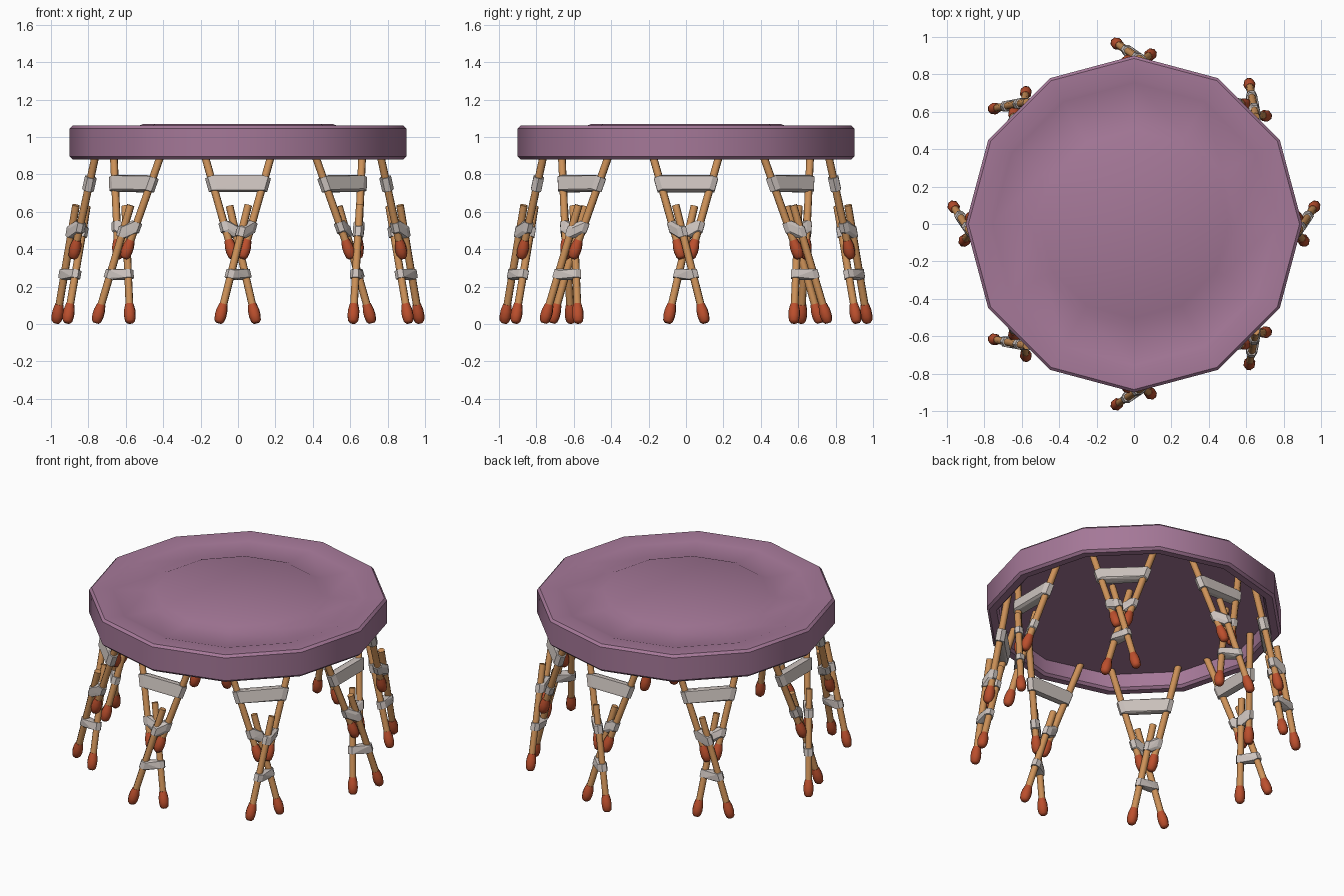
import bpy, bmesh, math
from mathutils import Vector

if "Cube" in bpy.data.objects:
    bpy.data.objects.remove(bpy.data.objects["Cube"])


def material(name, rgb):
    m = bpy.data.materials.new(name)
    m.diffuse_color = (*rgb, 1)
    m.use_nodes = True
    m.node_tree.nodes["Principled BSDF"].inputs["Base Color"].default_value = m.diffuse_color
    return m


PURPLE = material("muted purple", (0.376, 0.188, 0.314))
WOOD = material("light wood", (0.61, 0.285, 0.098))
RED = material("rust red", (0.50, 0.078, 0.026))
CLOTH = material("pale binding", (0.60, 0.54, 0.51))


def finish(bm, name, mat, angle=None):
    bmesh.ops.recalc_face_normals(bm, faces=bm.faces[:])
    me = bpy.data.meshes.new(name)
    bm.to_mesh(me)
    bm.free()
    me.materials.append(mat)
    ob = bpy.data.objects.new(name, me)
    bpy.context.collection.objects.link(ob)
    if angle:
        bpy.ops.object.select_all(action='DESELECT')
        ob.select_set(True)
        bpy.context.view_layer.objects.active = ob
        bpy.ops.object.shade_smooth_by_angle(angle=math.radians(angle))
    return ob


def ring_points(centre, axis, radius, n, turn=0.0):
    """Points of a circle around an axis."""
    a = axis.normalized()
    u = a.cross(Vector((0.3, 0.5, 0)).cross(a)).normalized()
    v = a.cross(u)
    return [centre + radius * (math.cos(k) * u + math.sin(k) * v)
            for k in (2 * math.pi * (i + turn) / n for i in range(n))]


def lathe(bm, start, axis, profile, n):
    """Closed solid of (radius, distance) rings along an axis."""
    a = axis.normalized()
    rings = [[bm.verts.new(p) for p in ring_points(start + a * d, a, r, n)]
             for r, d in profile]
    for lo, hi in zip(rings, rings[1:]):
        for i in range(n):
            j = (i + 1) % n
            bm.faces.new((lo[i], lo[j], hi[j], hi[i]))
    bm.faces.new(rings[0][::-1])
    bm.faces.new(rings[-1])


def at_height(stick, z):
    a, b = stick
    return a.lerp(b, (z - a.z) / (b.z - a.z))


def binding(bm, s1, s2, z1, z2, height, radius):
    """Wrap stretched around two sticks."""
    verts = []
    for s, z in ((s1, z1), (s2, z2)):
        d = (s[1] - s[0]).normalized()
        c = at_height(s, z)
        for k in (-0.5, 0.5):
            verts += [bm.verts.new(p)
                      for p in ring_points(c + d * height * k, d, radius, 6)]
    res = bmesh.ops.convex_hull(bm, input=verts)
    loose = {v for v in res["geom_interior"] if isinstance(v, bmesh.types.BMVert)}
    bmesh.ops.delete(bm, geom=list(loose), context='VERTS')


# Twelve-sided table top with a stepped surface and a hollow underside
top_profile = [(0.0, 1.07), (0.505, 1.07), (0.55, 1.052), (0.755, 1.052),
               (0.78, 1.06), (0.885, 1.06), (0.9, 1.045), (0.9, 0.895),
               (0.885, 0.88), (0.84, 0.88), (0.825, 0.895), (0.825, 0.985),
               (0.0, 0.985)]
bm = bmesh.new()
rings = []
for r, z in top_profile:
    if r == 0:
        rings.append([bm.verts.new((0, 0, z))] * 12)
    else:
        rings.append([bm.verts.new((r * math.cos(i * math.pi / 6),
                                    r * math.sin(i * math.pi / 6), z))
                      for i in range(12)])
for a, b in zip(rings, rings[1:]):
    for i in range(12):
        j = (i + 1) % 12
        bm.faces.new(list(dict.fromkeys((a[i], a[j], b[j], b[i]))))
finish(bm, "table_top", PURPLE, 32)

# Eight crossed-stick legs, handed differently on the front and back
CAP = [(0.016, 0), (0.027, 0.012), (0.032, 0.04), (0.031, 0.07), (0.023, 0.105)]
for n in range(8):
    ang = n * math.pi / 4
    hand = 1 if n < 4 else -1
    out = Vector((math.cos(ang), math.sin(ang), 0))
    side = Vector((-math.sin(ang), math.cos(ang), 0)) * hand

    def P(r, t, z):
        return out * r + side * t + Vector((0, 0, z))

    # sticks run from foot to head
    outer = (P(0.972, 0.103, 0.005), P(0.866, -0.055, 0.635))
    inner = (P(0.914, -0.099, 0.005), P(0.808, 0.045, 0.63))
    upper_a = (P(0.882, 0.022, 0.35), P(0.742, 0.203, 0.99))
    upper_b = (P(0.882, -0.022, 0.35), P(0.742, -0.203, 0.99))
    sticks = (outer, inner, upper_a, upper_b)

    bm = bmesh.new()
    for a, b in sticks:
        lathe(bm, a.lerp(b, 0.05), b - a, [(0.021, 0), (0.021, (b - a).length * 0.95)], 8)
    finish(bm, f"leg_{n + 1}_sticks", WOOD, 50)

    bm = bmesh.new()
    for a, b in sticks:
        lathe(bm, a, b - a, CAP, 8)
    finish(bm, f"leg_{n + 1}_foot_caps", RED, 50)

    # cloth bindings: top cross strip, two middle ties, lower tie
    bm = bmesh.new()
    binding(bm, upper_a, upper_b, 0.75, 0.75, 0.075, 0.032)
    binding(bm, upper_a, inner, 0.52, 0.49, 0.05, 0.029)
    binding(bm, upper_b, outer, 0.52, 0.49, 0.05, 0.029)
    binding(bm, outer, inner, 0.265, 0.265, 0.045, 0.03)
    finish(bm, f"leg_{n + 1}_bindings", CLOTH)
